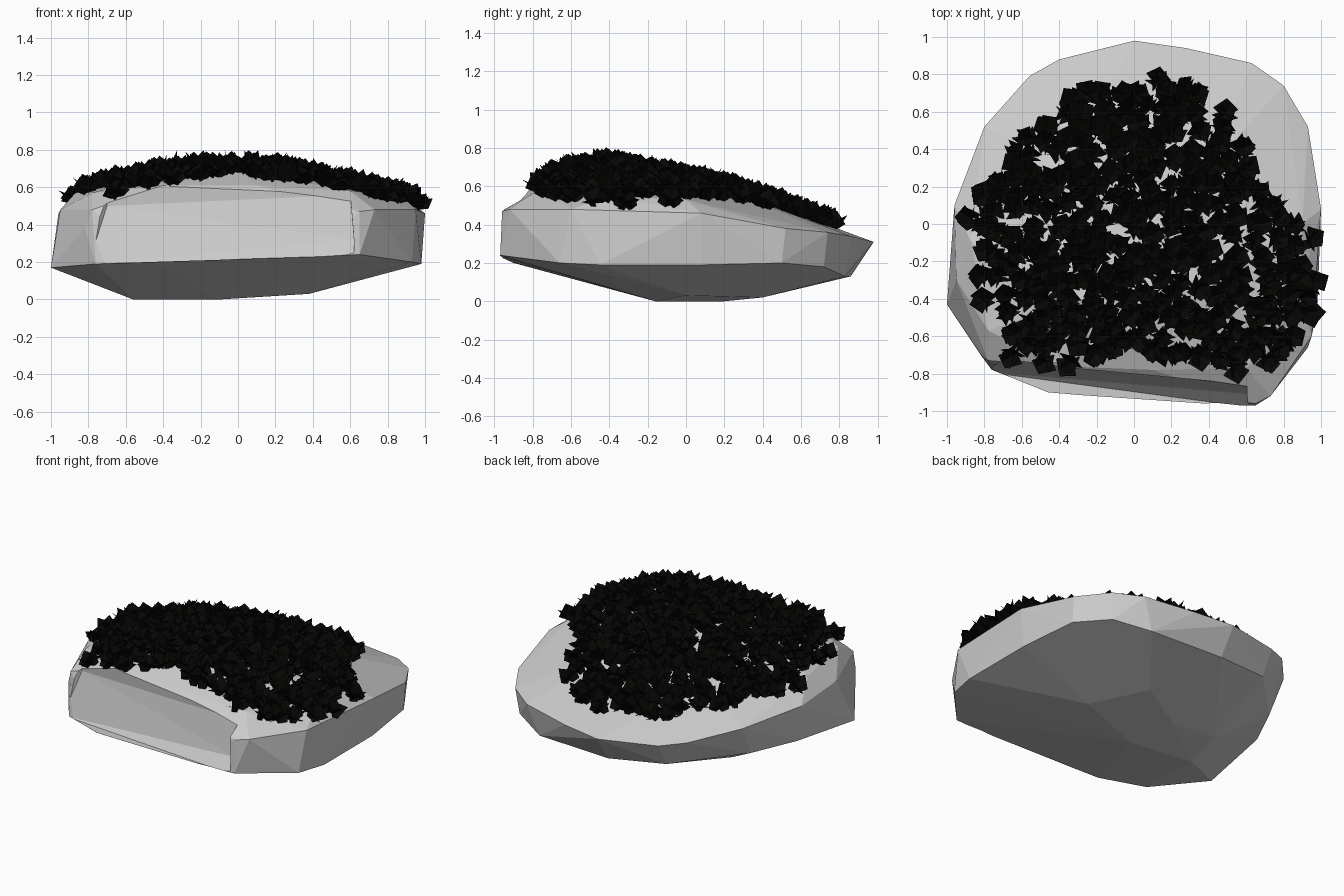
import bpy, bmesh, math, random
from mathutils import Vector, Matrix
from mathutils.bvhtree import BVHTree

if "Cube" in bpy.data.objects:
    bpy.data.objects.remove(bpy.data.objects["Cube"])

random.seed(4)


def hull(name, points):
    bm = bmesh.new()
    for p in points:
        bm.verts.new(p)
    bmesh.ops.convex_hull(bm, input=bm.verts[:])
    bmesh.ops.delete(bm, geom=[v for v in bm.verts if not v.link_faces], context='VERTS')
    bmesh.ops.dissolve_limit(bm, angle_limit=math.radians(3), verts=bm.verts[:], edges=bm.edges[:])
    bmesh.ops.recalc_face_normals(bm, faces=bm.faces[:])
    tree = BVHTree.FromBMesh(bm)
    mesh = bpy.data.meshes.new(name)
    bm.to_mesh(mesh)
    bm.free()
    ob = bpy.data.objects.new(name, mesh)
    bpy.context.collection.objects.link(ob)
    return ob, tree


# Rock: faceted hull through lower rim, upper rim, crown and base corners
lower_rim = [(-1, -.43, .17), (-.76, -.78, .19), (-.46, -.9, .2), (0, -.9, .21), (.37, -.97, .23),
             (.65, -.97, .24), (.93, -.66, .2), (.98, -.45, .19), (.98, .08, .19), (.93, .5, .2),
             (.78, .72, .18), (.55, .83, .13), (0, .86, .13), (-.4, .79, .17), (-.78, .4, .2), (-.93, .1, .21)]
upper_rim = [(.65, -.96, .47), (.73, -.92, .48), (.95, -.6, .48), (1, .08, .46), (.93, .52, .38),
             (.8, .74, .36), (.63, .86, .34), (.28, .94, .32), (0, .98, .31), (-.4, .88, .33),
             (-.56, .79, .36), (-.8, .52, .42), (-.96, .1, .46), (-.95, -.3, .48), (-.78, -.73, .48),
             (-.82, -.7, .38), (-.3, -.86, .4)]
crown = [(-.87, -.1, .57), (-.78, -.57, .57), (-.4, -.76, .61), (.1, -.78, .61), (.6, -.77, .58),
         (.88, -.4, .55), (.9, 0, .53), (-.3, -.4, .7), (.2, -.4, .7), (0, -.58, .69), (0, 0, .63),
         (-.4, .3, .56), (.4, .3, .55), (.8, .3, .46), (0, .6, .44)]
base = [(-.56, -.1, 0), (-.1, -.16, 0), (-.15, .2, 0), (.38, 0, .03), (.2, .4, .02), (-.5, .2, .02)]
rock, tree = hull("rock", lower_rim + upper_rim + crown + base)

# Hollow chipped out of the front face
edge = [(-.7, -.72, .5), (.62, -.91, .32), (-.8, -.79, .19), (.62, -.98, .235), (-.7, -.73, .62), (.6, -.86, .56)]
chip, _ = hull("front_chip_cutter", edge + [(x, y - .5, z) for x, y, z in edge[2:]])
chip.hide_render = True
chip.hide_viewport = True
cut = rock.modifiers.new("front_chip", 'BOOLEAN')
cut.operation = 'DIFFERENCE'
cut.solver = 'EXACT'
cut.object = chip

# Outline of the planted patch, seen from the top
patch = [(-.89, .04), (-.8, -.05), (-.82, -.4), (-.66, -.5), (-.68, -.72), (-.3, -.75), (-.1, -.68),
         (0, -.6), (.1, -.68), (.3, -.76), (.66, -.77), (.87, -.6), (.95, -.4), (.95, -.08), (.78, .06),
         (.62, .36), (.5, .6), (.3, .74), (.14, .8), (-.05, .7), (-.26, .71), (-.56, .5), (-.72, .24)]


def inside(x, y):
    hit = False
    for (x1, y1), (x2, y2) in zip(patch, patch[1:] + patch[:1]):
        if (y1 > y) != (y2 > y) and x < x1 + (y - y1) * (x2 - x1) / (y2 - y1):
            hit = not hit
    return hit


# Moss: evenly spaced tufts of outward-leaning diamond leaves, roots sunk in the rock
spots = []
for _ in range(8000):
    x, y = random.uniform(-1, 1), random.uniform(-1, 1)
    if inside(x, y) and all((x - a) ** 2 + (y - b) ** 2 > .074 ** 2 for a, b in spots):
        spots.append((x, y))

bm = bmesh.new()
for x, y in spots:
    loc, normal, _, _ = tree.ray_cast(Vector((x, y, 2)), Vector((0, 0, -1)))
    up = (normal + Vector((0, 0, .6))).to_track_quat('Z', 'Y').to_matrix().to_4x4()
    spin = random.uniform(0, math.tau)
    for k in range(4):
        d = random.uniform(.064, .074)
        m = (Matrix.Translation(loc) @ up
             @ Matrix.Rotation(spin + k * math.tau / 4 + random.uniform(-.2, .2), 4, 'Z')
             @ Matrix.Rotation(math.radians(random.uniform(38, 74)), 4, 'X')
             @ Matrix.Rotation(random.uniform(-.15, .15), 4, 'Z'))
        corners = [(0, -.035, 0), (d, d - .035, 0), (0, 2 * d - .035, 0), (-d, d - .035, 0)]
        bm.faces.new([bm.verts.new(m @ Vector(c)) for c in corners])
mesh = bpy.data.meshes.new("moss")
bm.to_mesh(mesh)
bm.free()
moss = bpy.data.objects.new("moss", mesh)
bpy.context.collection.objects.link(moss)
mat = bpy.data.materials.new("dark_moss")
mat.diffuse_color = (.002, .002, .0015, 1)
mat.use_nodes = True
mat.node_tree.nodes["Principled BSDF"].inputs["Base Color"].default_value = mat.diffuse_color
mesh.materials.append(mat)
